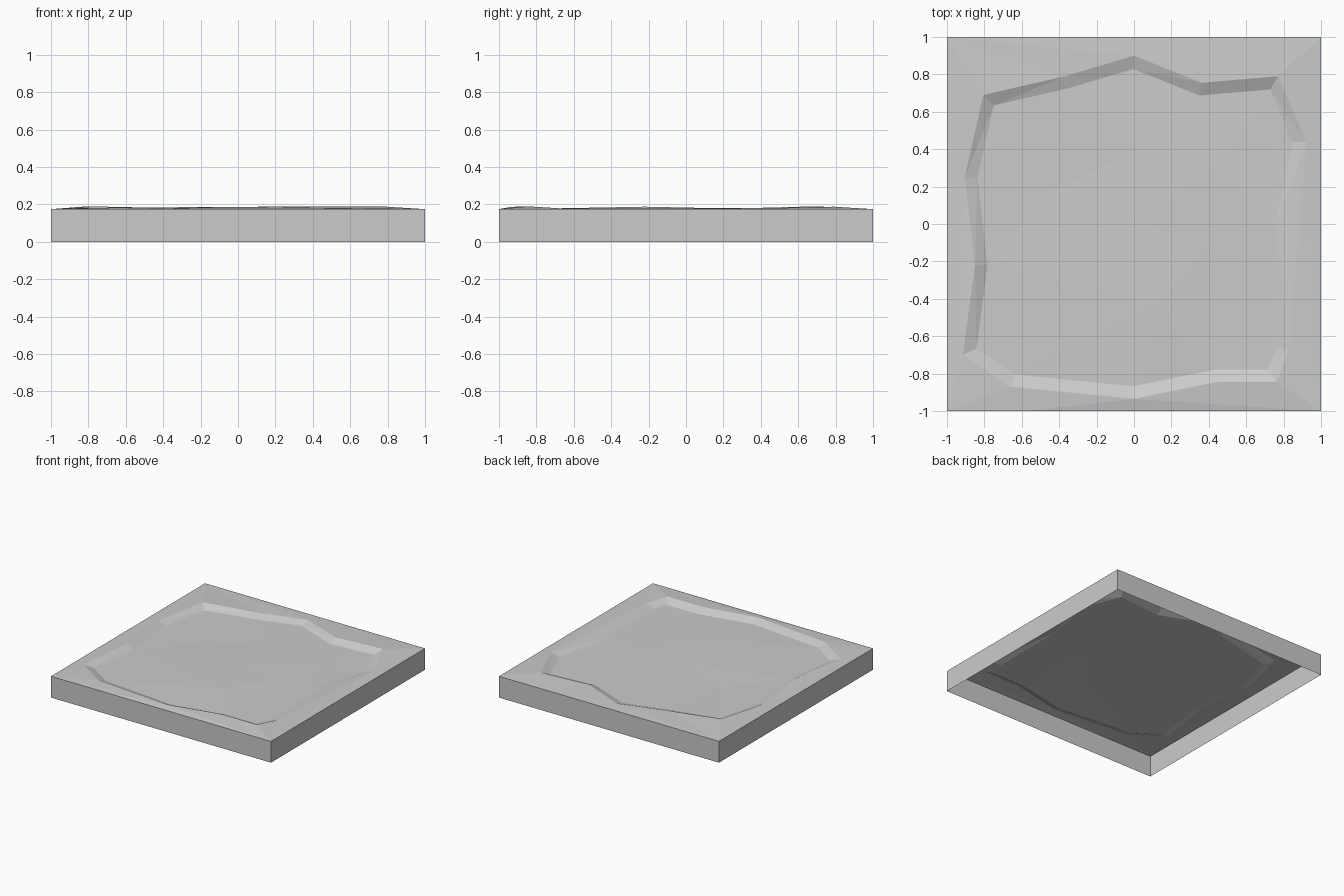
import bpy
import bmesh
from mathutils import Vector
from mathutils.geometry import delaunay_2d_cdt

TOP = 0.175      # height of the slab edge
FLOOR = 0.158    # height of the sunken floor at its border
INSET = 0.067    # width of the sloping bank

# Raised rim around the hollow, clockwise from the back: x, y, z
RIM = [
    (0, .9, .181), (.36, .755, .187), (.77, .79, .188), (.92, .44, .18),
    (.76, 0, .166), (.83, -.67, .179), (.76, -.845, .19), (.44, -.845, .19),
    (0, -.935, .187), (-.66, -.87, .183), (-.915, -.7, .179),
    (-.85, -.22, .188), (-.905, .25, .178), (-.805, .69, .19), (-.37, .79, .181),
]
# Gentle bumps of the floor
BUMPS = [(-.43, .18, .155), (0, 0, .166), (.42, -.08, .163),
         (.13, -.43, .169), (.03, .4, .161), (.48, .33, .163)]
# Slab outline
EDGE = [(-1, -1), (-.57, -1), (1, -1), (1, 1), (.55, 1), (-1, 1)]


def inset_loop(loop, width):
    """Mitred inward offset of a clockwise loop, laid at floor height."""
    result = []
    for i, point in enumerate(loop):
        before = (point - loop[i - 1]).xy.normalized()
        after = (loop[(i + 1) % len(loop)] - point).xy.normalized()
        n1 = Vector((before.y, -before.x))
        n2 = Vector((after.y, -after.x))
        shift = (n1 + n2) * width / (1 + n1.dot(n2))
        result.append(Vector((point.x + shift.x, point.y + shift.y, FLOOR)))
    return result


def loop_edges(start, count):
    return [(start + i, start + (i + 1) % count) for i in range(count)]


def make_material(name, value):
    mat = bpy.data.materials.new(name)
    mat.use_nodes = True
    colour = (value, value, value, 1)
    mat.diffuse_color = colour
    mat.node_tree.nodes["Principled BSDF"].inputs["Base Color"].default_value = colour
    return mat


cube = bpy.data.objects.get("Cube")
if cube:
    bpy.data.objects.remove(cube, do_unlink=True)

# Ground surface: outline, rim, bank foot and floor joined in one sheet
outline = [Vector((x, y, TOP)) for x, y in EDGE]
rim = [Vector(p) for p in RIM]
foot = inset_loop(rim, INSET)
foot[4].z = rim[4].z - .002   # the bank fades out on this side
points = outline + rim + foot + [Vector(p) for p in BUMPS]
edges = (loop_edges(0, len(outline))
         + loop_edges(len(outline), len(rim))
         + loop_edges(len(outline) + len(rim), len(foot)))
flat, _, faces, origins, _, _ = delaunay_2d_cdt(
    [p.xy for p in points], edges, [], 1, 1e-5)

bm = bmesh.new()
verts = [bm.verts.new((co.x, co.y, points[src[0]].z))
         for co, src in zip(flat, origins)]
for face in faces:
    bm.faces.new([verts[i] for i in face])

# Side walls, open underneath
border = [e for e in bm.edges if e.is_boundary]
walls = bmesh.ops.extrude_edge_only(bm, edges=border)["geom"]
for item in walls:
    if isinstance(item, bmesh.types.BMVert):
        item.co.z = 0
bmesh.ops.recalc_face_normals(bm, faces=bm.faces)
bm.faces.ensure_lookup_table()
if max(bm.faces, key=lambda f: abs(f.normal.z)).normal.z < 0:
    bmesh.ops.reverse_faces(bm, faces=bm.faces)

mesh = bpy.data.meshes.new("ground_tile")
bm.to_mesh(mesh)
bm.free()
mesh.materials.append(make_material("light grey", .6))
bpy.context.collection.objects.link(bpy.data.objects.new("ground_tile", mesh))
